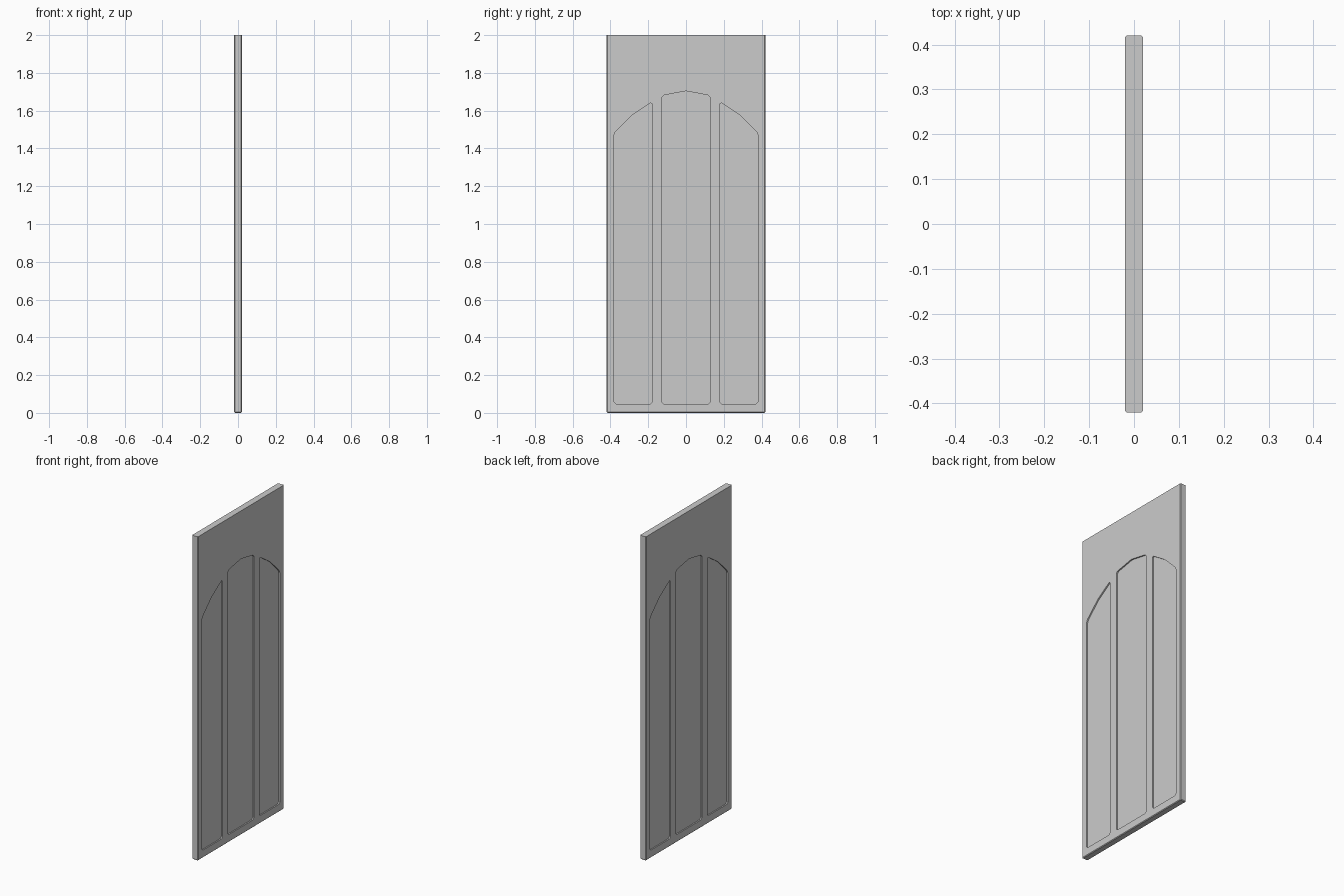
import bpy, bmesh
from mathutils import Vector

if "Cube" in bpy.data.objects:
    bpy.data.objects.remove(bpy.data.objects["Cube"])

HALF_T, HALF_W, HEIGHT = 0.02, 0.42, 2.0
DEPTH, SOFT, EDGE = 0.008, 0.01, 0.004


def new_object(name, bm):
    mesh = bpy.data.meshes.new(name)
    bmesh.ops.recalc_face_normals(bm, faces=bm.faces)
    bm.to_mesh(mesh)
    bm.free()
    ob = bpy.data.objects.new(name, mesh)
    bpy.context.collection.objects.link(ob)
    return ob


def clip_corners(pts, s):
    out = []
    for i, p in enumerate(pts):
        p, a, b = Vector(p), Vector(pts[i - 1]), Vector(pts[(i + 1) % len(pts)])
        u, v = (a - p).normalized(), (b - p).normalized()
        if u.dot(v) < -0.85:      # nearly straight arch joints stay single
            out.append(p)
        else:
            out += [p + u * s, p + v * s]
    return out


def extrude_outline(bm, pts, x0, x1):
    face = bm.faces.new([bm.verts.new((x0, p[0], p[1])) for p in pts])
    ext = bmesh.ops.extrude_face_region(bm, geom=[face])["geom"]
    verts = [g for g in ext if isinstance(g, bmesh.types.BMVert)]
    bmesh.ops.translate(bm, verts=verts, vec=(x1 - x0, 0, 0))


# door slab with softened side and bottom edges
bm = bmesh.new()
extrude_outline(bm, [(-HALF_W, 0), (HALF_W, 0), (HALF_W, HEIGHT), (-HALF_W, HEIGHT)],
                -HALF_T, HALF_T)
edges = [e for e in bm.edges if min(v.co.z for v in e.verts) < 0.01]
bmesh.ops.bevel(bm, geom=edges, offset=EDGE, segments=1, affect='EDGES')
door = new_object("door_slab", bm)

# arched panel outlines (y, z); the outer one is mirrored
left = [(-0.38, 0.047), (-0.18, 0.047), (-0.18, 1.647), (-0.285, 1.577), (-0.38, 1.483)]
middle = [(-0.127, 0.047), (0.127, 0.047), (0.127, 1.68), (0, 1.704), (-0.127, 1.68)]
right = [(-y, z) for y, z in left]

# recess cutters on both faces
bm = bmesh.new()
for outline in (left, middle, right):
    for side in (-1, 1):
        extrude_outline(bm, clip_corners(outline, SOFT),
                        side * (HALF_T - DEPTH), side * (HALF_T + 0.02))
cutter = new_object("panel_recess_cutter", bm)
cutter.hide_render = True

mod = door.modifiers.new("recessed_panels", 'BOOLEAN')
mod.operation = 'DIFFERENCE'
mod.solver = 'EXACT'
mod.object = cutter
bpy.context.view_layer.objects.active = door
bpy.ops.object.modifier_apply(modifier=mod.name)
bpy.data.objects.remove(cutter)
